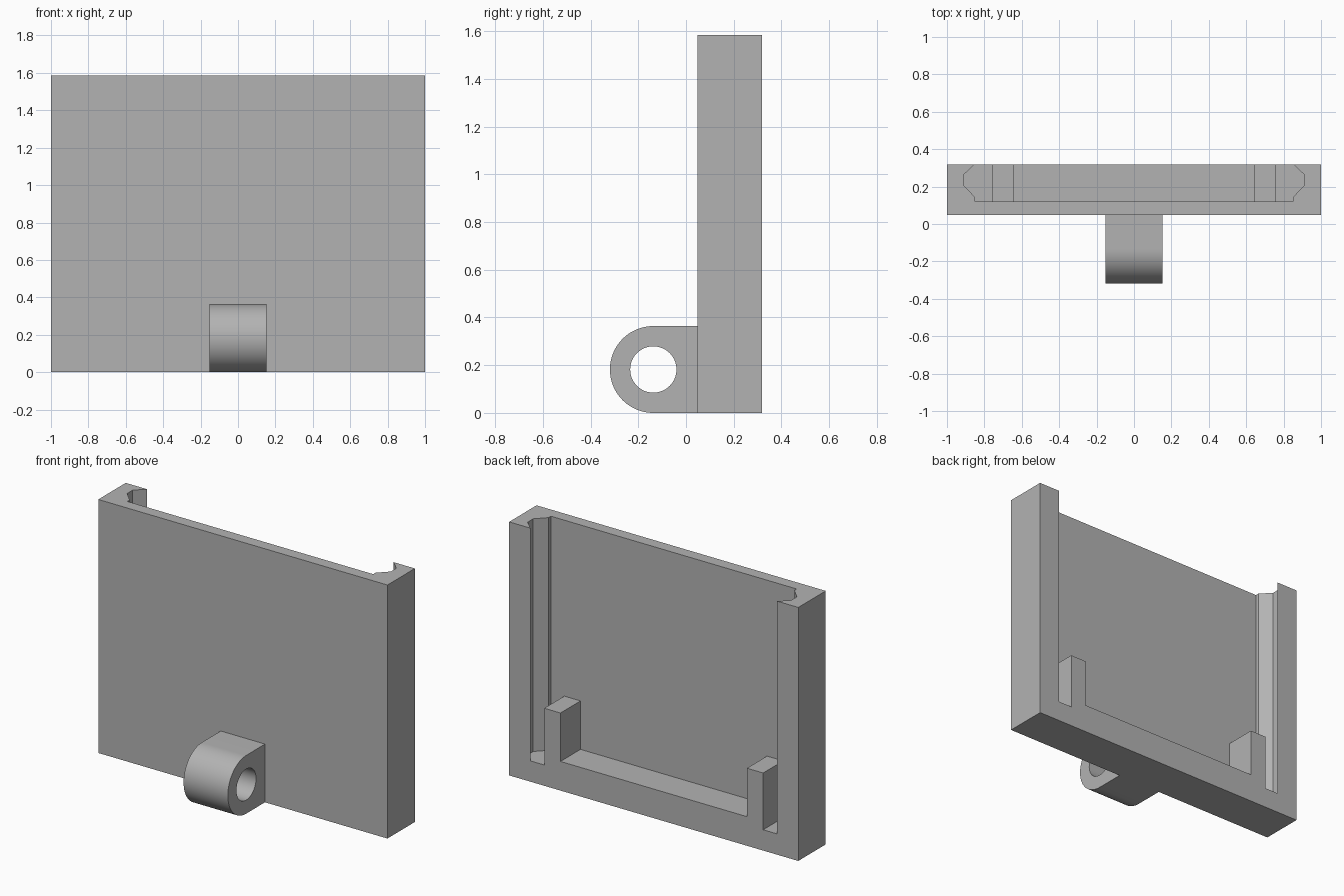
import bpy, bmesh, math
from mathutils import Vector

cube = bpy.data.objects.get("Cube")
if cube:
    bpy.data.objects.remove(cube, do_unlink=True)

grey = bpy.data.materials.new("plain grey")
grey.use_nodes = True
colour = (0.45, 0.45, 0.45, 1)
grey.diffuse_color = colour
grey.node_tree.nodes["Principled BSDF"].inputs["Base Color"].default_value = colour


def prism(name, outline, axis, start, end):
    """Extrude a 2D outline along one axis; the outline fills the other two in order."""
    bm = bmesh.new()
    verts = []
    for p in outline:
        co = list(p)
        co.insert(axis, start)
        verts.append(bm.verts.new(co))
    face = bm.faces.new(verts)
    result = bmesh.ops.extrude_face_region(bm, geom=[face])
    shift = Vector((0, 0, 0))
    shift[axis] = end - start
    bmesh.ops.translate(bm, vec=shift,
                        verts=[g for g in result["geom"] if isinstance(g, bmesh.types.BMVert)])
    bmesh.ops.recalc_face_normals(bm, faces=bm.faces)
    mesh = bpy.data.meshes.new(name)
    bm.to_mesh(mesh)
    bm.free()
    mesh.materials.append(grey)
    obj = bpy.data.objects.new(name, mesh)
    bpy.context.collection.objects.link(obj)
    return obj


def carve(obj, cutter):
    """Subtract the cutter, then discard it."""
    mod = obj.modifiers.new("cut", 'BOOLEAN')
    mod.operation = 'DIFFERENCE'
    mod.solver = 'EXACT'
    mod.object = cutter
    bpy.context.view_layer.objects.active = obj
    bpy.ops.object.modifier_apply(modifier=mod.name)
    bpy.data.objects.remove(cutter, do_unlink=True)


def arc(cy, cz, r, a0, a1, n):
    return [(cy + r * math.cos(a0 + (a1 - a0) * i / n),
             cz + r * math.sin(a0 + (a1 - a0) * i / n)) for i in range(n + 1)]


def mirrored(half):
    return half + [(-x, v) for x, v in reversed(half)]


FRONT, BACK, HEIGHT = 0.048, 0.319, 1.585

# Solid panel
panel = prism("holder_panel", mirrored([(1, FRONT), (1, BACK)]), 2, 0, HEIGHT)

# Grooved pocket, open at the top and back
pocket = prism("pocket_cutter", mirrored([
    (0.85, 0.121), (0.85, 0.144), (0.912, 0.207), (0.912, 0.262),
    (0.853, BACK), (0.853, 0.4)]), 2, 0.13, HEIGHT + 0.1)

# Raised sill with two retaining posts, left standing in the pocket
posts = prism("posts_and_sill", mirrored([
    (0.757, 0), (0.757, 0.485), (0.645, 0.485), (0.645, 0.182)]), 1, 0, 0.5)
carve(pocket, posts)
carve(panel, pocket)

# Rounded hinge lug with a round hole
CY, R = -0.137, 0.182
lug = prism("hinge_lug",
            arc(CY, R, R, math.pi / 2, 3 * math.pi / 2, 48) + [(FRONT, 0), (FRONT, 2 * R)],
            0, -0.153, 0.153)
hole = prism("hole_cutter", arc(CY, R, 0.097, 0, 2 * math.pi, 64)[:-1], 0, -0.3, 0.3)
carve(lug, hole)

bpy.ops.object.select_all(action='DESELECT')
lug.select_set(True)
bpy.context.view_layer.objects.active = lug
bpy.ops.object.shade_smooth_by_angle(angle=math.radians(30))
